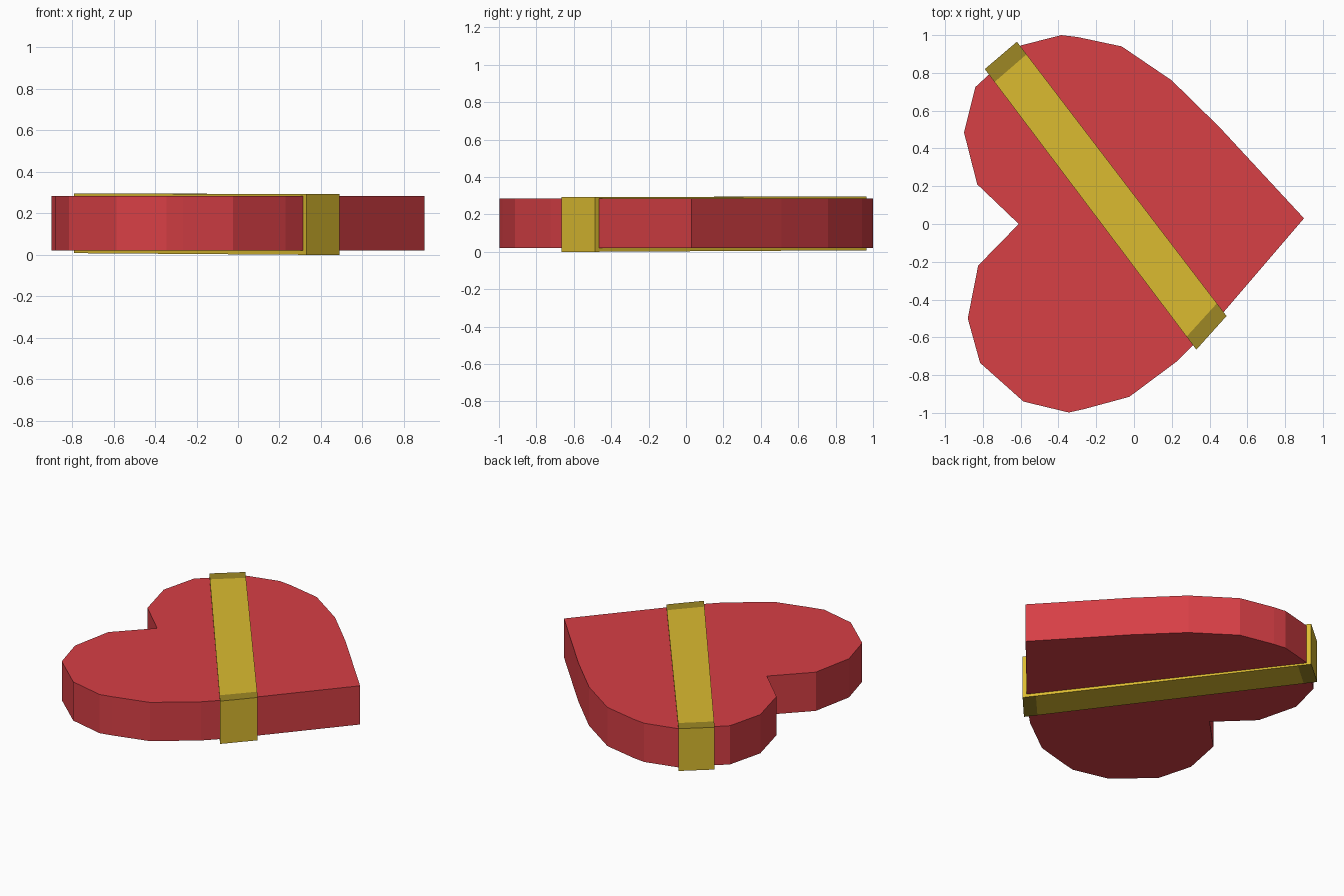
import bpy, bmesh
from mathutils import Vector

if "Cube" in bpy.data.objects:
    bpy.data.objects.remove(bpy.data.objects["Cube"])


def material(name, rgb):
    m = bpy.data.materials.new(name)
    m.diffuse_color = (*rgb, 1)
    m.use_nodes = True
    m.node_tree.nodes["Principled BSDF"].inputs["Base Color"].default_value = m.diffuse_color
    return m


def finish(name, bm, mats):
    bmesh.ops.recalc_face_normals(bm, faces=bm.faces)
    me = bpy.data.meshes.new(name)
    bm.to_mesh(me)
    bm.free()
    for m in mats:
        me.materials.append(m)
    ob = bpy.data.objects.new(name, me)
    bpy.context.collection.objects.link(ob)
    return ob


red = material("heart red", (0.68, 0.05, 0.06))
gold = material("ribbon gold", (0.71, 0.50, 0.03))
dark_gold = material("ribbon fold dark gold", (0.34, 0.246, 0.018))

# Heart box: outline pulled straight up
outline = [(0.90, 0.03), (0.455, 0.51), (0.20, 0.76), (-0.065, 0.94),
           (-0.30, 0.99), (-0.385, 1.0), (-0.60, 0.945), (-0.84, 0.725),
           (-0.90, 0.485), (-0.83, 0.21), (-0.61, 0.0), (-0.825, -0.22),
           (-0.88, -0.50), (-0.815, -0.735), (-0.585, -0.94), (-0.345, -0.998),
           (-0.265, -0.98), (-0.025, -0.915), (0.23, -0.725), (0.315, -0.64),
           (0.48, -0.46)]
bm = bmesh.new()
base = bm.faces.new([bm.verts.new((x, y, 0.02)) for x, y in outline])
top = bmesh.ops.extrude_face_region(bm, geom=[base], use_keep_orig=True)
bmesh.ops.translate(bm, vec=(0, 0, 0.264),
                    verts=[v for v in top["geom"] if isinstance(v, bmesh.types.BMVert)])
finish("heart_box", bm, [red])

# Ribbon band: wraps the box, slightly tilted, with a dark fold strip at each end
left = (Vector((-0.79, 0.82, 0.008)), Vector((-0.62, 0.965, 0.008)))
right = (Vector((0.33, -0.665, 0.0)), Vector((0.49, -0.487, 0.0)))
bm = bmesh.new()
rings = []
for t in (0, 0.046, 0.954, 1):
    a, b = (p.lerp(q, t) for p, q in zip(left, right))
    up = Vector((0, 0, 0.288 + 0.004 * t))
    rings.append([bm.verts.new(p) for p in (a, b, b + up, a + up)])
for r in (rings[0], rings[-1]):
    bm.faces.new(r)
for i, (r, s) in enumerate(zip(rings, rings[1:])):
    for k in range(4):
        n = (k + 1) % 4
        f = bm.faces.new((r[k], r[n], s[n], s[k]))
        f.material_index = 1 if i != 1 and k % 2 == 0 else 0
finish("ribbon_band", bm, [gold, dark_gold])
